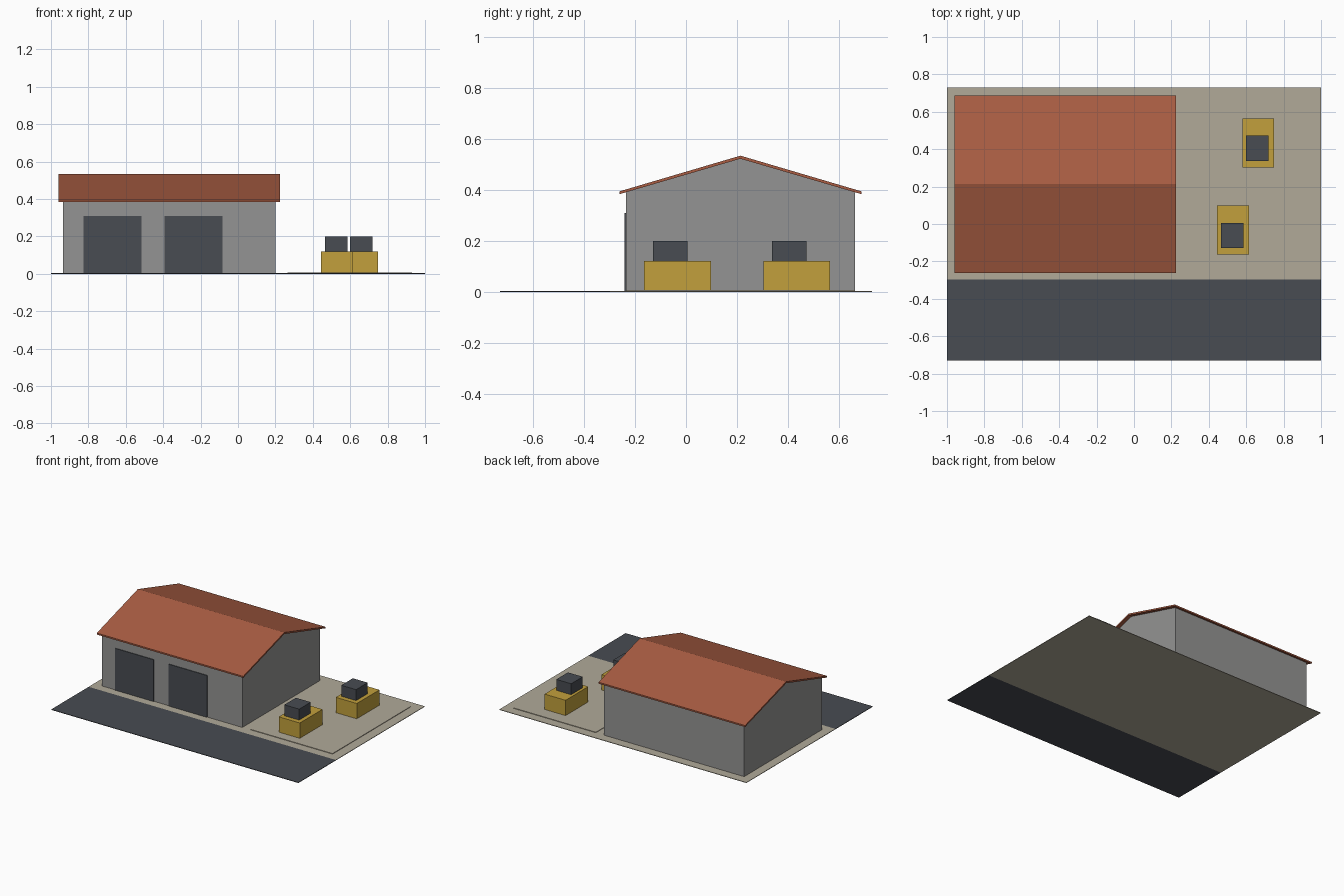
import bpy

if "Cube" in bpy.data.objects:
    bpy.data.objects.remove(bpy.data.objects["Cube"])


def material(name, rgb):
    m = bpy.data.materials.new(name)
    lin = [((c / 255 + 0.055) / 1.055) ** 2.4 for c in rgb]
    m.diffuse_color = (*lin, 1)
    m.use_nodes = True
    m.node_tree.nodes["Principled BSDF"].inputs["Base Color"].default_value = m.diffuse_color
    return m


WALL = material("wall grey", (148, 148, 147))
ROOF = material("roof terracotta", (168, 92, 66))
YARD = material("yard beige", (177, 170, 153))
DARK = material("dark slate", (72, 76, 82))
YELLOW = material("machine yellow", (194, 160, 60))


def extrude_x(name, profile, x0, x1, mat):
    """Solid made by sweeping a (y, z) profile along x."""
    n = len(profile)
    verts = [(x, y, z) for x in (x0, x1) for y, z in profile]
    faces = [tuple(reversed(range(n))), tuple(range(n, 2 * n))]
    faces += [(i, (i + 1) % n, n + (i + 1) % n, n + i) for i in range(n)]
    me = bpy.data.meshes.new(name)
    me.from_pydata(verts, [], faces)
    me.materials.append(mat)
    ob = bpy.data.objects.new(name, me)
    bpy.context.collection.objects.link(ob)
    return ob


def box(name, x, y, z, mat):
    profile = [(y[0], z[0]), (y[1], z[0]), (y[1], z[1]), (y[0], z[1])]
    return extrude_x(name, profile, x[0], x[1], mat)


# Ground: yard, road strip and raised parking pad
box("yard", (-1, 1), (-0.298, 0.73), (0, 0.004), YARD)
box("road", (-1, 1), (-0.73, -0.298), (0, 0.004), DARK)
box("parking_pad", (0.265, 0.93), (-0.235, 0.663), (0.003, 0.008), YARD)

# Gabled building
extrude_x("building_walls", [(-0.236, 0.003), (0.663, 0.003), (0.663, 0.391),
                             (0.2135, 0.523), (-0.236, 0.391)], -0.935, 0.2, WALL)

# Thin folded roof with overhang
extrude_x("roof", [(-0.261, 0.383), (0.2135, 0.522), (0.688, 0.383),
                   (0.688, 0.394), (0.2135, 0.534), (-0.261, 0.394)],
          -0.96, 0.225, ROOF)

# Garage doors
for i, x in enumerate((-0.67, -0.238)):
    box(f"garage_door_{i + 1}", (x - 0.155, x + 0.155), (-0.241, -0.234),
        (0.004, 0.31), DARK)

# Parked machines: body and cab
for i, (x, y) in enumerate(((0.53, -0.033), (0.664, 0.434))):
    box(f"machine_body_{i + 1}", (x - 0.085, x + 0.085), (y - 0.131, y + 0.131),
        (0.006, 0.12), YELLOW)
    box(f"machine_cab_{i + 1}", (x - 0.065, x + 0.055), (y - 0.096, y + 0.038),
        (0.119, 0.2), DARK)
